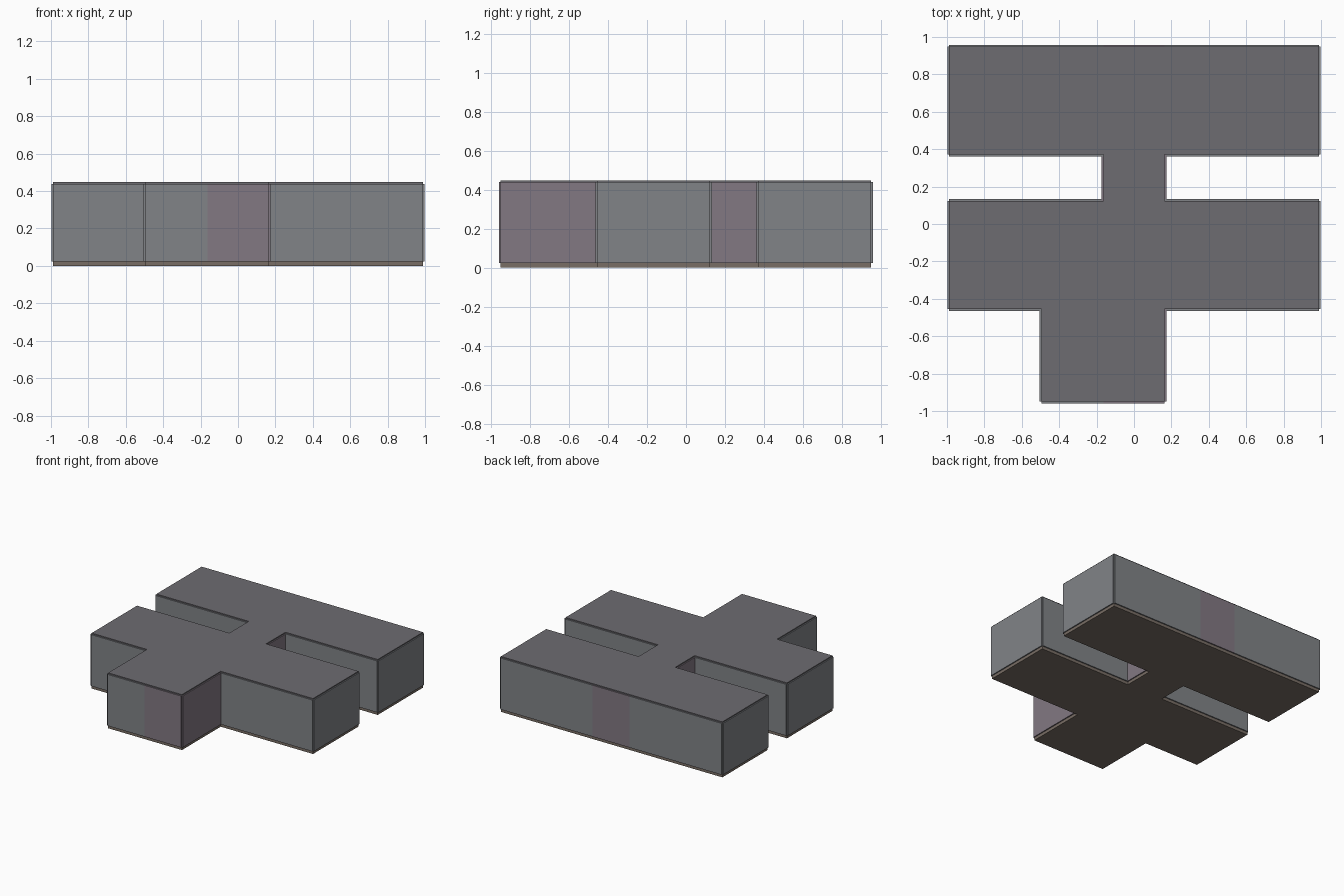
import bpy, bmesh

if "Cube" in bpy.data.objects:
    bpy.data.objects.remove(bpy.data.objects["Cube"])

def material(name, rgb):
    m = bpy.data.materials.new(name)
    m.diffuse_color = (*rgb, 1)
    m.use_nodes = True
    m.node_tree.nodes["Principled BSDF"].inputs["Base Color"].default_value = m.diffuse_color
    return m

GREY = material("wall_grey", (0.22, 0.23, 0.245))
MAUVE = material("wall_mauve", (0.225, 0.19, 0.225))
ROOF = material("roof_slate", (0.155, 0.15, 0.165))
FLOOR = material("floor_brown", (0.19, 0.155, 0.13))

T = 0.009                    # how far the wall panels stand out
Z0, Z1, H = 0.024, 0.439, 0.448
S = 0.164                    # half width of the central spine

# Counter-clockwise footprint of two bars, a spine and a front stub
OUTLINE = [(-0.495, -0.95), (S, -0.95), (S, -0.455), (0.989, -0.455),
           (0.989, 0.124), (S, 0.124), (S, 0.371), (0.989, 0.371),
           (0.989, 0.949), (-0.989, 0.949), (-0.989, 0.371), (-S, 0.371),
           (-S, 0.124), (-0.989, 0.124), (-0.989, -0.455), (-0.495, -0.455)]

def prism(name, points, z0, z1, mat):
    bm = bmesh.new()
    face = bm.faces.new([bm.verts.new((x, y, z0)) for x, y in points])
    ext = bmesh.ops.extrude_face_region(bm, geom=[face], use_keep_orig=True)
    top = [v for v in ext["geom"] if isinstance(v, bmesh.types.BMVert)]
    bmesh.ops.translate(bm, verts=top, vec=(0, 0, z1 - z0))
    bmesh.ops.recalc_face_normals(bm, faces=bm.faces)
    me = bpy.data.meshes.new(name)
    bm.to_mesh(me)
    bm.free()
    me.materials.append(mat)
    ob = bpy.data.objects.new(name, me)
    bpy.context.collection.objects.link(ob)

# Floor slab, and upper body carrying the roof
prism("floor", OUTLINE, 0, Z0, FLOOR)
prism("roof_body", OUTLINE, Z0, H, ROOF)

def panel(a, b, mauve):
    dx, dy = b[0] - a[0], b[1] - a[1]
    n = (dx * dx + dy * dy) ** 0.5
    ox, oy = dy / n * T, -dx / n * T
    prism("spine_wall" if mauve else "wall",
          [a, (a[0] + ox, a[1] + oy), (b[0] + ox, b[1] + oy), b],
          Z0, Z1, MAUVE if mauve else GREY)

# Thin wall panel on every side, the spine portions in mauve
for i, a in enumerate(OUTLINE):
    b = OUTLINE[(i + 1) % len(OUTLINE)]
    pts = [a, b]
    if a[1] == b[1]:
        lo, hi = sorted((a[0], b[0]))
        cuts = [(x, a[1]) for x in (-S, S) if lo < x < hi]
        pts = sorted([a, b] + cuts, reverse=a[0] > b[0])
    for p, q in zip(pts, pts[1:]):
        panel(p, q, abs(p[0] + q[0]) / 2 < S + 0.001)
